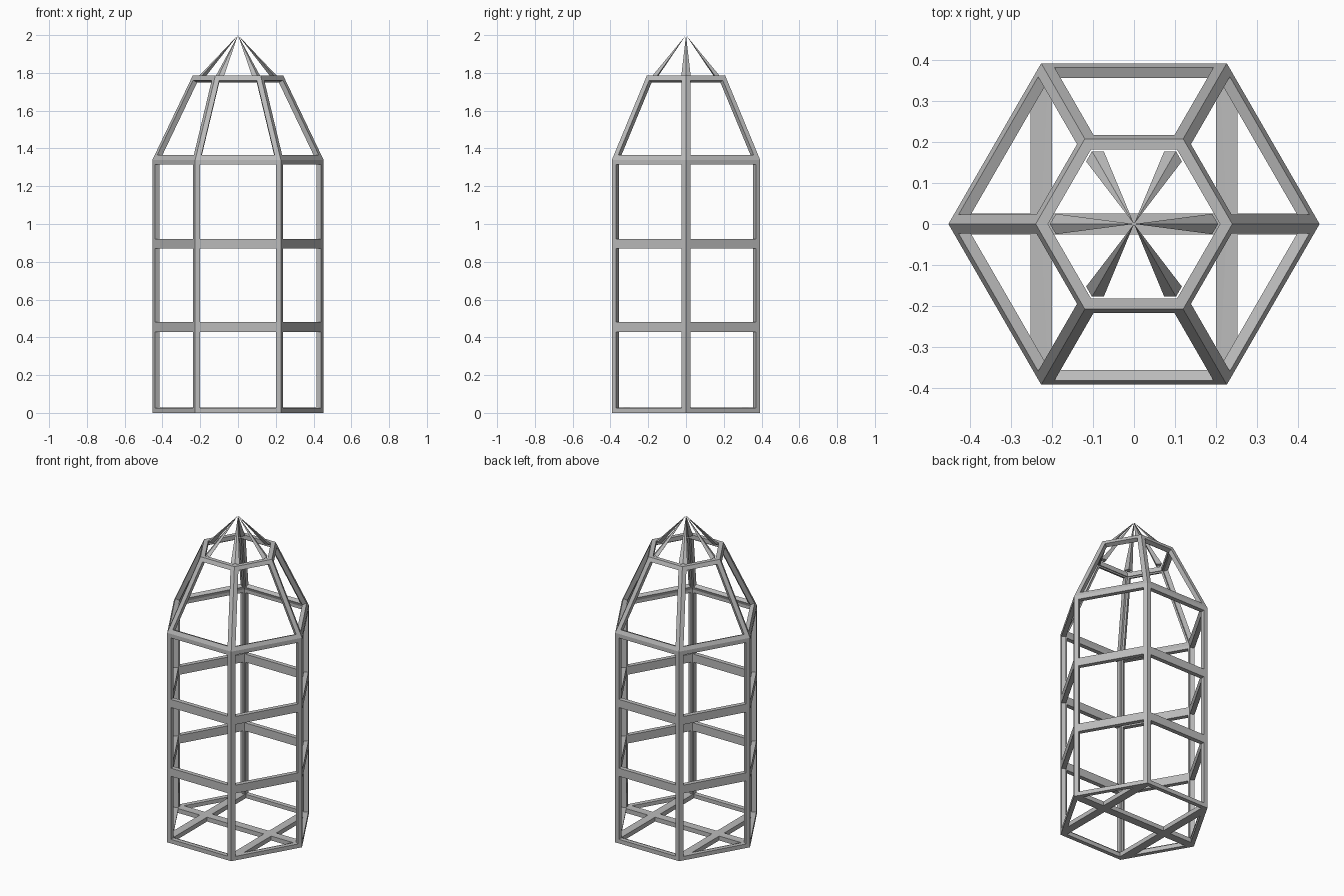
import bpy, bmesh, math
from mathutils import Vector

cube = bpy.data.objects.get("Cube")
if cube:
    bpy.data.objects.remove(cube, do_unlink=True)

metal = bpy.data.materials.new("grey_metal")
metal.use_nodes = True
colour = (0.5, 0.5, 0.5, 1)
metal.diffuse_color = colour
metal.node_tree.nodes["Principled BSDF"].inputs["Base Color"].default_value = colour

SIDES = 6
APEX = Vector((0, 0, 2))
TOP_Z = 1.785


def corner(i, radius, z):
    a = math.tau * i / SIDES
    return Vector((radius * math.cos(a), radius * math.sin(a), z))


def finish(name, bm):
    bmesh.ops.recalc_face_normals(bm, faces=bm.faces[:])
    mesh = bpy.data.meshes.new(name)
    bm.to_mesh(mesh)
    bm.free()
    mesh.materials.append(metal)
    obj = bpy.data.objects.new(name, mesh)
    bpy.context.scene.collection.objects.link(obj)
    return obj


# Closed hexagonal shell: straight walls, sloping shoulder, flat top
bm = bmesh.new()
profile = [(0.453, 0), (0.453, 0.455), (0.453, 0.895), (0.453, 1.34), (0.24, TOP_Z)]
rings = [[bm.verts.new(corner(i, r, z)) for i in range(SIDES)] for r, z in profile]
for low, high in zip(rings, rings[1:]):
    for i in range(SIDES):
        j = (i + 1) % SIDES
        bm.faces.new((low[i], low[j], high[j], high[i]))
bm.faces.new(rings[-1])

# Floor split by one long bar and two cross bars
b = rings[0]
right, left = [bm.verts.new((s * b[1].co.x, 0, 0)) for s in (1, -1)]
for face in ((b[0], right, b[1]), (b[0], b[5], right), (b[3], b[2], left),
             (b[3], left, b[4]), (b[1], right, left, b[2]), (b[5], b[4], left, right)):
    bm.faces.new(face)
bmesh.ops.recalc_face_normals(bm, faces=bm.faces[:])

# Open every panel, leaving its border as bars
panels = bm.faces[:]
bmesh.ops.inset_individual(bm, faces=panels, thickness=0.026, use_even_offset=True)
bmesh.ops.delete(bm, geom=panels, context='FACES')
frame = finish("cage_frame", bm)
solid = frame.modifiers.new("bar_depth", 'SOLIDIFY')
solid.thickness = 0.028
solid.offset = -1
solid.use_even_offset = True

# Tapered roof spokes meeting at the tip
for i in range(SIDES):
    bm = bmesh.new()
    ridge = corner(i, 0.205, TOP_Z)
    sides = [ridge.lerp(corner(i + d, 0.205, TOP_Z), 0.14) for d in (1, -1)]
    inner = corner(i, 0.168, TOP_Z)
    base = [bm.verts.new(p) for p in (ridge, sides[0], inner, sides[1])]
    tip = bm.verts.new(APEX)
    bm.faces.new(base)
    for k in range(4):
        bm.faces.new((base[k], base[(k + 1) % 4], tip))
    finish(f"roof_spoke_{i + 1}", bm)
